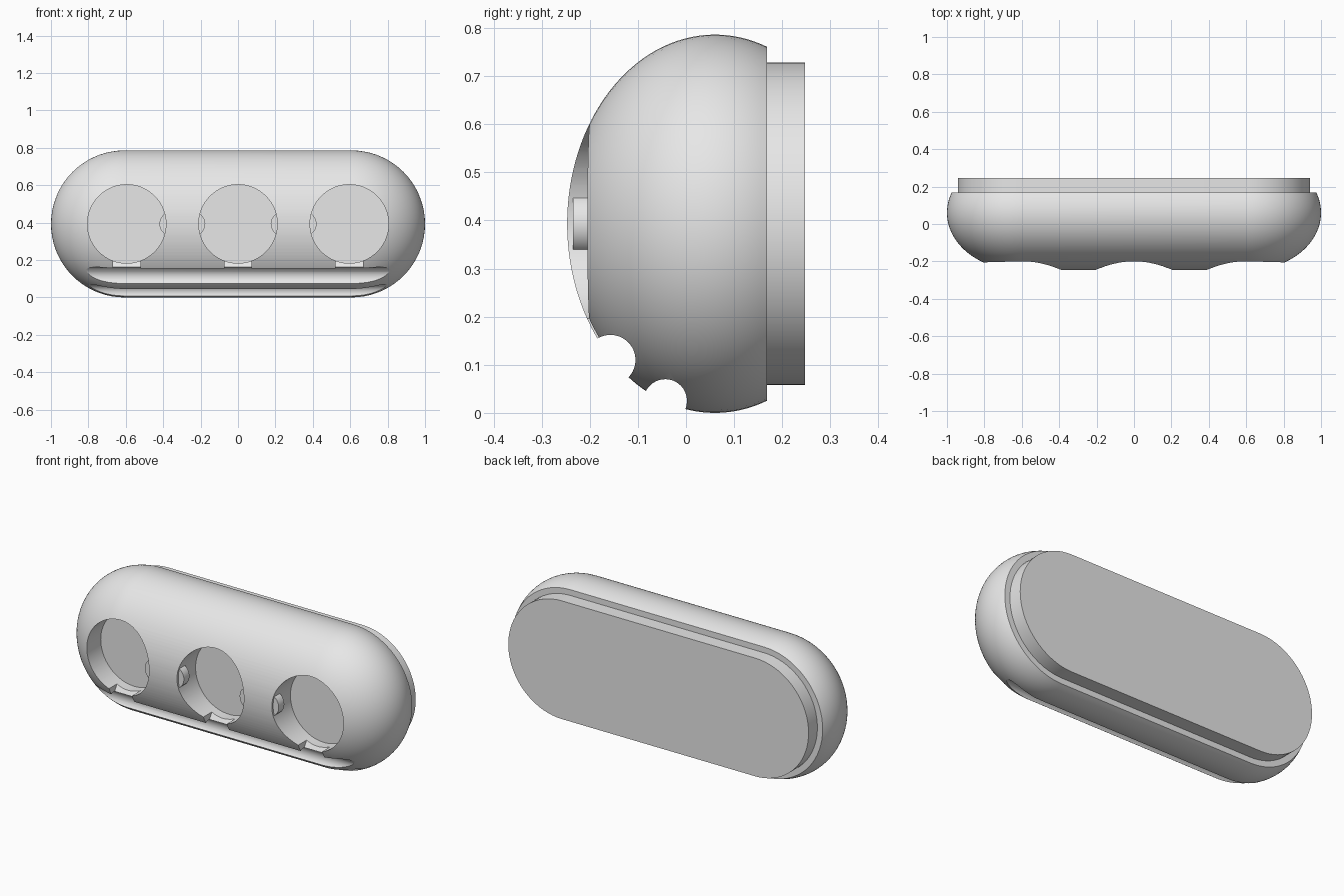
import bpy, bmesh
from math import sin, cos, pi, radians, acos
from mathutils import Matrix, Vector

cube = bpy.data.objects.get("Cube")
if cube:
    bpy.data.objects.remove(cube, do_unlink=True)

MID_Z = 0.393          # height of the long axis
HALF = 0.607           # half length of the straight section
RADIUS = 0.393         # end radius of the shell
DEPTH = 0.307          # front-to-back semi-axis of the shell
CENTRE_Y = 0.06
POCKET_X = (-0.595, 0, 0.595)
POCKET_R = 0.21

grey = bpy.data.materials.new("plain grey")
grey.use_nodes = True
grey.diffuse_color = (0.8, 0.8, 0.8, 1)
grey.node_tree.nodes["Principled BSDF"].inputs["Base Color"].default_value = grey.diffuse_color


def finish(name, bm):
    bmesh.ops.recalc_face_normals(bm, faces=bm.faces)
    mesh = bpy.data.meshes.new(name)
    bm.to_mesh(mesh)
    bm.free()
    mesh.materials.append(grey)
    obj = bpy.data.objects.new(name, mesh)
    bpy.context.collection.objects.link(obj)
    return obj


def loft(name, profile, steps=36):
    """Stack rounded-end outlines along y from (y, radius) pairs."""
    bm = bmesh.new()
    rings = []
    for y, r in profile:
        ring = []
        for side in (1, -1):
            for i in range(steps + 1):
                a = pi * i / steps
                ring.append(bm.verts.new((side * (HALF + r * sin(a)), y, MID_Z + side * r * cos(a))))
        rings.append(ring)
    for lower, upper in zip(rings, rings[1:]):
        for i in range(len(lower)):
            bm.faces.new((lower[i - 1], lower[i], upper[i], upper[i - 1]))
    bm.faces.new(rings[0])
    bm.faces.new(rings[-1])
    return finish(name, bm)


def rod(name, centre, radius, length, axis, segments=64):
    bm = bmesh.new()
    turn = Matrix.Rotation(pi / 2, 4, "Y" if axis == "X" else "X")
    bmesh.ops.create_cone(bm, cap_ends=True, segments=segments, radius1=radius, radius2=radius,
                          depth=length, matrix=Matrix.Translation(centre) @ turn)
    return finish(name, bm)


def block(name, centre, size, tilt):
    bm = bmesh.new()
    place = Matrix.Translation(centre) @ Matrix.Rotation(tilt, 4, "X")
    bmesh.ops.create_cube(bm, size=1, matrix=place @ Matrix.Diagonal((*size, 1)))
    return finish(name, bm)


def activate(obj):
    bpy.ops.object.select_all(action="DESELECT")
    obj.select_set(True)
    bpy.context.view_layer.objects.active = obj


def cut(target, cutter):
    cutter.hide_render = True
    mod = target.modifiers.new("cut", "BOOLEAN")
    mod.operation = "DIFFERENCE"
    mod.solver = "EXACT"
    mod.object = cutter
    activate(target)
    bpy.ops.object.modifier_apply(modifier=mod.name)
    bpy.data.objects.remove(cutter, do_unlink=True)


def smooth(obj):
    activate(obj)
    bpy.ops.object.shade_smooth_by_angle(angle=radians(30))


# Domed shell, open-ended ellipse profile with a flat rear rim
end = acos(-0.108 / DEPTH)
angles = [0.012 + (end - 0.012) * i / 40 for i in range(41)]
shell = loft("shell", [(CENTRE_Y - DEPTH * cos(a), RADIUS * sin(a)) for a in angles])

# Round pockets in the front, each with a slot down to the groove
floor_y = -0.08
for x in POCKET_X:
    cut(shell, rod("pocket_cutter", (x, floor_y - 0.2, MID_Z), POCKET_R, 0.4, "Y", 96))
for x in POCKET_X:
    tilt = radians(-32)
    outward = Vector((0, -cos(tilt), -sin(tilt)))
    cut(shell, block("slot_cutter", Vector((x, -0.143, 0.175)) + outward * 0.05,
                     (0.146, 0.1, 0.09), tilt))

# Two lengthwise grooves along the lower front
for y, z, r in ((-0.157, 0.11, 0.052), (-0.043, 0.025, 0.045)):
    cut(shell, rod("groove_cutter", (0, y, z), r, 2.4, "X"))
smooth(shell)

# Raised plate on the back
smooth(loft("back_plate", [(0.16, 0.335), (0.247, 0.335)]))

# Small round nubs on the walls between neighbouring pockets
for side, label in ((1, "left"), (-1, "right")):
    for x, place in ((0.24, "inner"), (0.355, "outer")):
        smooth(rod(f"{label}_{place}_nub", (side * x, -0.21, MID_Z), 0.065, 0.05, "Y", 40))
